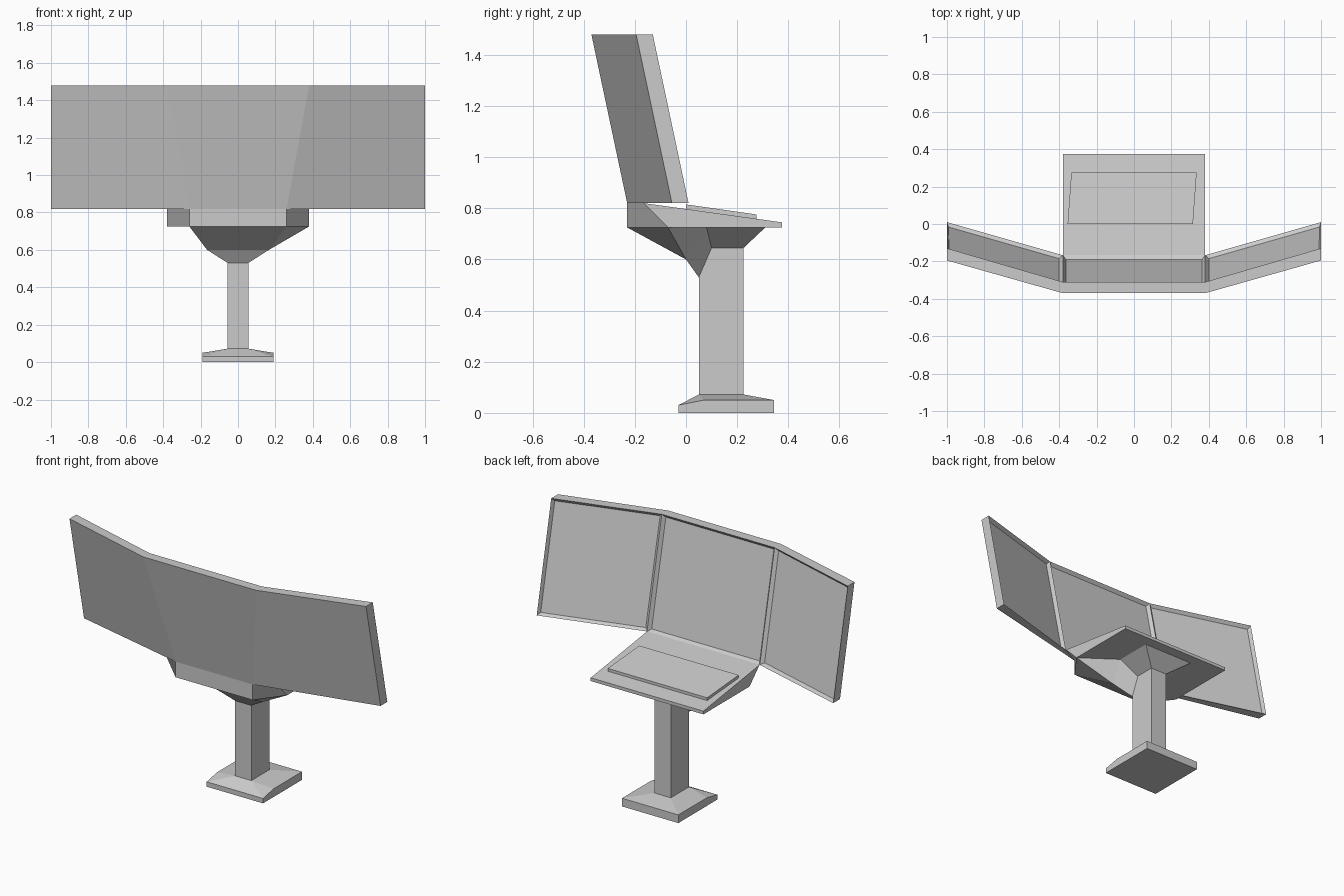
import bpy, bmesh

if "Cube" in bpy.data.objects:
    bpy.data.objects.remove(bpy.data.objects["Cube"])


def build(name, half, sides=(), spans=(), left_sides=None, recess=(), inset=0.022, depth=-0.02):
    """Mirrored mesh: half = +x points; sides = faces on each half;
    spans = point pairs joined straight across x = 0; recess = sides to sink in."""
    bm = bmesh.new()
    right = [bm.verts.new(p) for p in half]
    left = [bm.verts.new((-x, y, z)) for x, y, z in half]
    sunk = []
    for f in sides:
        face = bm.faces.new([right[i] for i in f])
        if f in recess:
            sunk.append(face)
    for f in (sides if left_sides is None else left_sides):
        face = bm.faces.new([left[i] for i in reversed(f)])
        if f in recess:
            sunk.append(face)
    for a, b in spans:
        face = bm.faces.new((right[a], right[b], left[b], left[a]))
        if (a, b) in recess:
            sunk.append(face)
    bmesh.ops.recalc_face_normals(bm, faces=bm.faces)
    if sunk:
        bmesh.ops.inset_individual(bm, faces=sunk, thickness=inset, depth=depth)
    me = bpy.data.meshes.new(name)
    bm.to_mesh(me)
    bm.free()
    ob = bpy.data.objects.new(name, me)
    bpy.context.collection.objects.link(ob)
    return ob


# Three-panel leaning screen, recessed on the operator's side
build("screen",
      [(0.26, -0.23, 0.82), (0.38, -0.37, 1.48),      # outer hinge
       (0.38, -0.167, 0.82), (0.38, -0.31, 1.48),     # inner hinge
       (1.0, -0.055, 0.82), (1.0, -0.195, 1.48),      # outer end
       (1.0, 0.01, 0.82), (1.0, -0.13, 1.48)],        # inner end
      sides=[(0, 4, 5, 1), (2, 3, 7, 6), (4, 6, 7, 5), (1, 5, 7, 3), (0, 2, 6, 4)],
      spans=[(0, 1), (1, 3), (3, 2), (2, 0)],
      recess=[(2, 3, 7, 6), (3, 2)])

# Desk with sloped top and funnel-shaped underside
right_funnel = [(3, 1, 6), (3, 6, 7)]
left_funnel = [(3, 1, 7), (1, 6, 7)]
shell = [(0, 1, 3, 2), (2, 3, 4, 5), (6, 9, 10, 7), (7, 10, 11, 8), (3, 7, 8, 4)]
build("desk",
      [(0.26, -0.23, 0.82), (0.26, -0.23, 0.725),     # front edge
       (0.38, -0.165, 0.82), (0.38, -0.07, 0.725),    # chamfered corner
       (0.38, 0.375, 0.725), (0.38, 0.375, 0.745),    # operator edge
       (0.165, 0.0, 0.60), (0.17, 0.08, 0.725), (0.17, 0.31, 0.725),
       (0.055, 0.05, 0.53), (0.055, 0.10, 0.645), (0.055, 0.225, 0.645)],
      sides=shell + right_funnel, left_sides=shell + left_funnel,
      spans=[(0, 1), (0, 2), (2, 5), (5, 4), (4, 8), (8, 11), (1, 6), (6, 9)])

# Keyboard slab, slightly skewed on the sloped desk top
outline = [(-0.355, 0.0, 0.815), (0.315, 0.0, 0.815), (0.335, 0.275, 0.776), (-0.335, 0.275, 0.776)]
me = bpy.data.meshes.new("keyboard")
me.from_pydata([(x, y, z - d) for d in (0.022, 0) for x, y, z in outline], [],
               [(3, 2, 1, 0), (4, 5, 6, 7)] + [(i, (i + 1) % 4, (i + 1) % 4 + 4, i + 4) for i in range(4)])
bpy.context.collection.objects.link(bpy.data.objects.new("keyboard", me))

# Column
build("column",
      [(0.055, 0.05, 0.07), (0.055, 0.225, 0.07), (0.055, 0.225, 0.645),
       (0.055, 0.10, 0.645), (0.055, 0.05, 0.53)],
      sides=[(0, 1, 2, 3, 4)],
      spans=[(0, 1), (1, 2), (2, 3), (3, 4), (4, 0)])

# Foot plate with sloped top
build("foot",
      [(0.19, -0.03, 0), (0.19, 0.345, 0), (0.19, 0.345, 0.05), (0.19, 0.07, 0.05),
       (0.19, -0.03, 0.03), (0.055, 0.05, 0.072), (0.055, 0.225, 0.072)],
      sides=[(0, 1, 2, 3, 4), (4, 3, 5), (3, 2, 6, 5)],
      spans=[(0, 1), (1, 2), (2, 6), (6, 5), (5, 4), (4, 0)])
